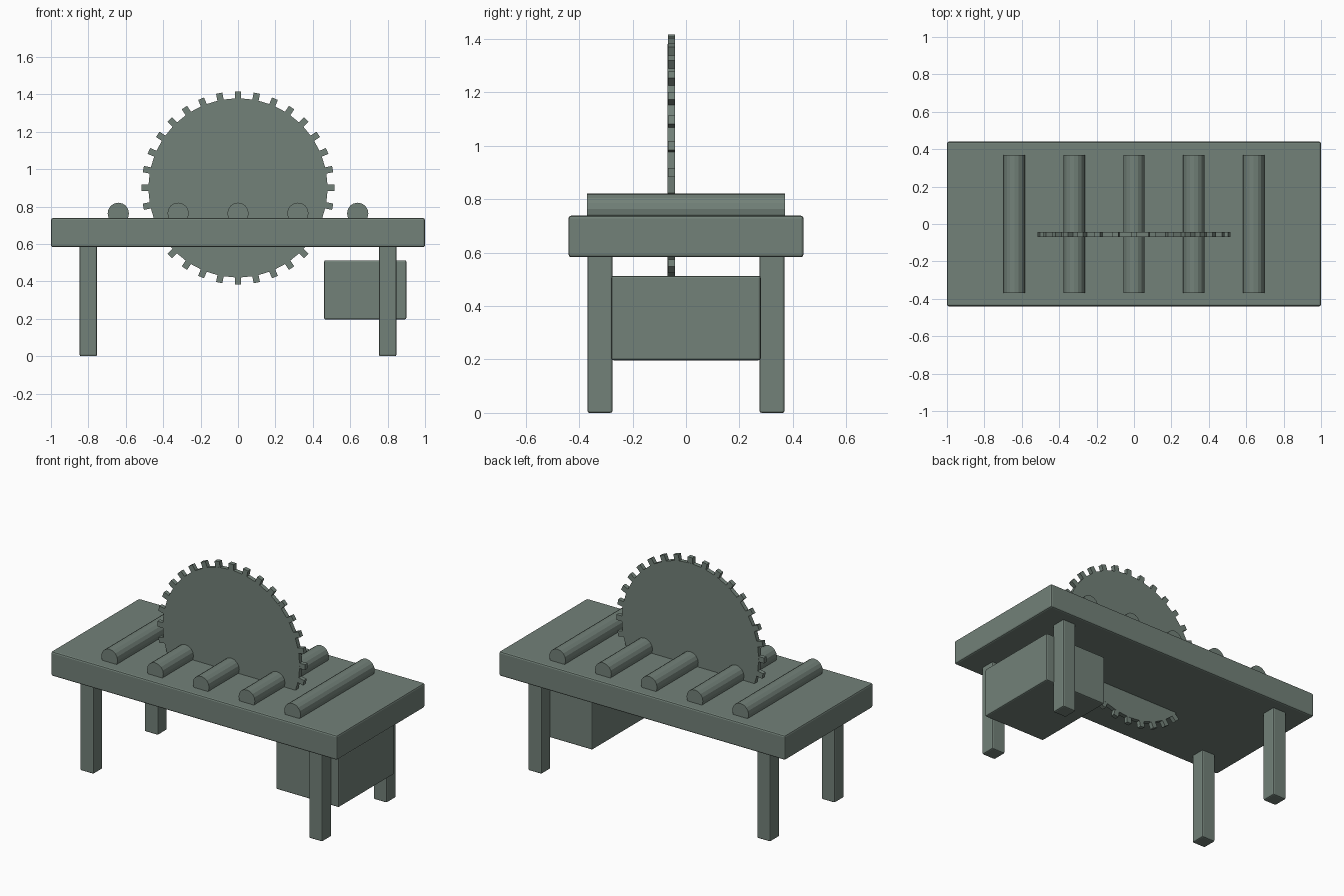
import bpy, bmesh, math
from mathutils import Matrix, Vector

if "Cube" in bpy.data.objects:
    bpy.data.objects.remove(bpy.data.objects["Cube"])

paint = bpy.data.materials.new("grey_green")
paint.diffuse_color = (0.17, 0.22, 0.19, 1)
paint.use_nodes = True
paint.node_tree.nodes["Principled BSDF"].inputs["Base Color"].default_value = paint.diffuse_color


def finish(name, bm):
    mesh = bpy.data.meshes.new(name)
    bmesh.ops.recalc_face_normals(bm, faces=bm.faces)
    bm.to_mesh(mesh)
    bm.free()
    mesh.materials.append(paint)
    obj = bpy.data.objects.new(name, mesh)
    bpy.context.collection.objects.link(obj)
    return obj


def box(name, lo, hi, bevel=0.008):
    lo, hi = Vector(lo), Vector(hi)
    bm = bmesh.new()
    size = Matrix.Diagonal((*(hi - lo), 1))
    bmesh.ops.create_cube(bm, size=1, matrix=Matrix.Translation((lo + hi) / 2) @ size)
    obj = finish(name, bm)
    mod = obj.modifiers.new("soft_edges", 'BEVEL')
    mod.width = bevel
    mod.segments = 2
    return obj


def cylinder(bm, centre, radius, length, sides):
    # cylinder lying along y
    bmesh.ops.create_cone(bm, cap_ends=True, segments=sides, radius1=radius,
                          radius2=radius, depth=length,
                          matrix=Matrix.Translation(centre) @ Matrix.Rotation(math.pi / 2, 4, 'X'))


# table top, legs and motor housing
box("table_top", (-1, -0.44, 0.583), (1, 0.44, 0.738), 0.01)
for sx, side in ((-1, "left"), (1, "right")):
    for sy, end in ((-1, "front"), (1, "back")):
        x, y = sx * 0.8, sy * 0.322
        box(f"{end}_{side}_leg", (x - 0.047, y - 0.047, 0), (x + 0.047, y + 0.047, 0.6))
box("motor_housing", (0.46, -0.28, 0.197), (0.9, 0.28, 0.513))

# feed rollers half sunk in the table
for i in range(5):
    bm = bmesh.new()
    cylinder(bm, (-0.64 + 0.32 * i, 0, 0.764), 0.057, 0.74, 16)
    finish(f"roller_{i + 1}", bm)

# saw blade disc with radial square teeth
bm = bmesh.new()
hub = Matrix.Translation((0, -0.055, 0.9))
cylinder(bm, hub.translation, 0.48, 0.027, 32)
finish("blade_disc", bm)
bm = bmesh.new()
for i in range(32):
    place = (hub @ Matrix.Rotation(i * math.tau / 32, 4, 'Y')
             @ Matrix.Translation((0.49, 0, 0)) @ Matrix.Diagonal((0.052, 0.0265, 0.034, 1)))
    bmesh.ops.create_cube(bm, size=1, matrix=place)
finish("blade_teeth", bm)
